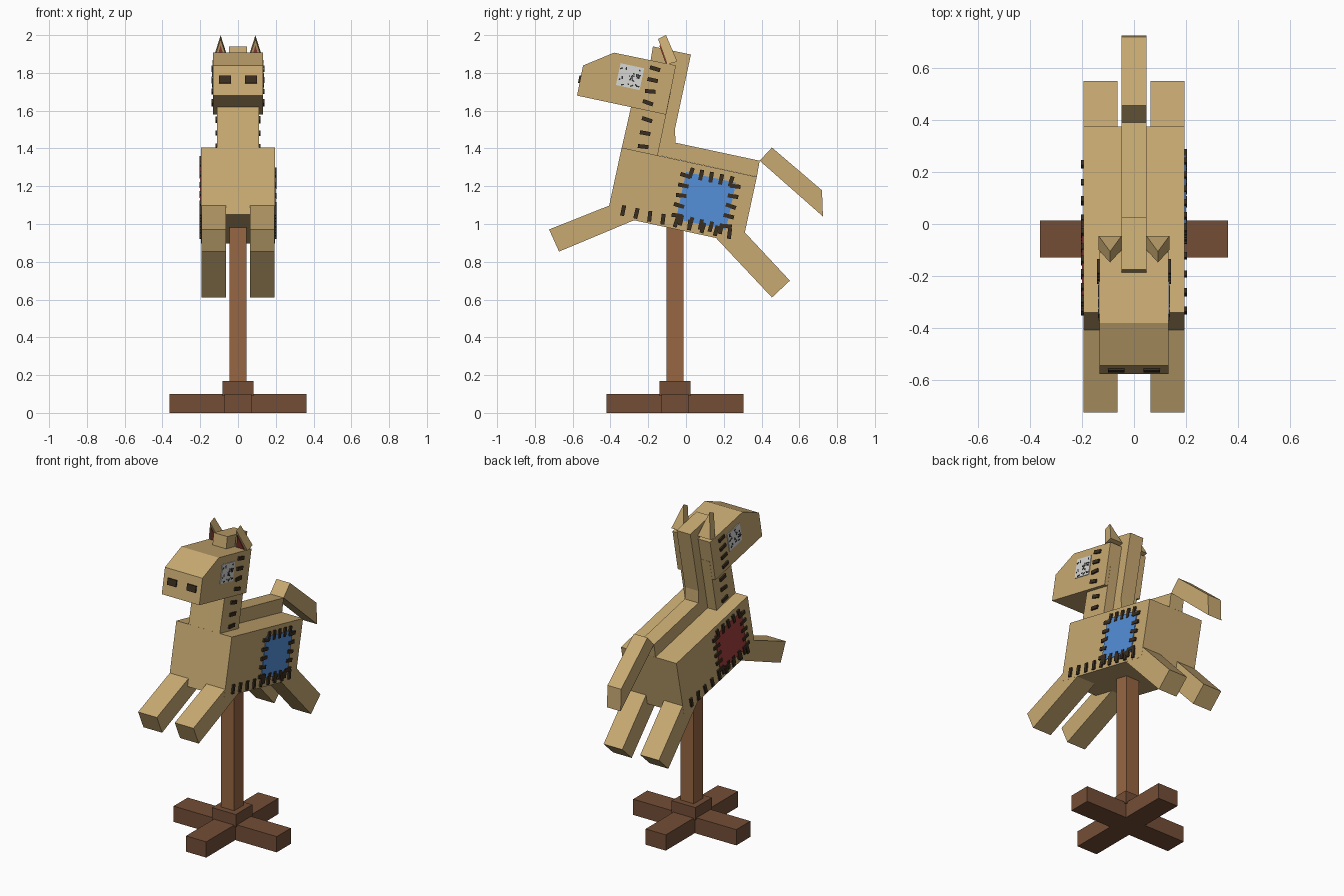
import bpy, math, random

if "Cube" in bpy.data.objects:
    bpy.data.objects.remove(bpy.data.objects["Cube"])

random.seed(4)


def mat(name, rgb):
    m = bpy.data.materials.new(name)
    m.diffuse_color = (*rgb, 1)
    m.use_nodes = True
    m.node_tree.nodes["Principled BSDF"].inputs["Base Color"].default_value = m.diffuse_color
    return m


TAN = mat("tan_cloth", (0.578, 0.402, 0.168))
WOOD = mat("dark_wood", (0.171, 0.076, 0.037))
POST = mat("post_wood", (0.31, 0.132, 0.054))
THREAD = mat("dark_thread", (0.042, 0.026, 0.013))
BLUE = mat("blue_patch", (0.09, 0.28, 0.70))
RED = mat("red_cloth", (0.36, 0.05, 0.045))
WHITE = mat("eye_white", (0.68, 0.68, 0.67))
BLACK = mat("eye_speck", (0.03, 0.03, 0.03))


def mesh(name, verts, faces, m):
    me = bpy.data.meshes.new(name)
    me.from_pydata(verts, [], faces)
    me.materials.append(m)
    ob = bpy.data.objects.new(name, me)
    bpy.context.collection.objects.link(ob)
    return ob


def prism(name, pts, x0, x1, m):
    """Side profile (y, z), listed clockwise seen from +x, extruded from x0 to x1."""
    n = len(pts)
    verts = [(x0, y, z) for y, z in pts] + [(x1, y, z) for y, z in pts]
    faces = [list(range(n)), list(range(2 * n - 1, n - 1, -1))]
    faces += [[i, i + n, (i + 1) % n + n, (i + 1) % n] for i in range(n)]
    return mesh(name, verts, faces, m)


def box(name, x, y, z, m):
    return prism(name, [(y[0], z[0]), (y[0], z[1]), (y[1], z[1]), (y[1], z[0])], *x, m)


# Body frame: tilted nose-up about the body centre
TILT = math.radians(-12.2)
CENTRE = (-0.021, 1.15)


def tilted(u, v, a=TILT, c=CENTRE):
    return (c[0] + u * math.cos(a) - v * math.sin(a),
            c[1] + u * math.sin(a) + v * math.cos(a))


def plate(name, c, w, h, side, surface, thick, m, angle=TILT):
    """Thin rectangle lying on a side wall at x = side * surface."""
    pts = [tilted(u * w / 2, v * h / 2, angle, c)
           for u, v in ((-1, -1), (-1, 1), (1, 1), (1, -1))]
    xs = sorted((side * (surface - 0.002), side * (surface + thick)))
    return prism(name, pts, *xs, m)


def stitch(name, c, side, surface, upright):
    a = TILT + math.radians(random.uniform(-8, 8))
    w, h = (0.021, 0.056) if upright else (0.056, 0.021)
    plate(name, c, w, h, side, surface, 0.0095, THREAD, a)


# Stand: crossed feet, collar and post
SY = -0.058
box("foot_across", (-0.3625, 0.3625), (SY - 0.071, SY + 0.071), (0, 0.1), WOOD)
box("foot_along", (-0.071, 0.071), (SY - 0.3625, SY + 0.3625), (0, 0.1), WOOD)
box("post_collar", (-0.083, 0.083), (SY - 0.083, SY + 0.083), (0.09, 0.17), WOOD)
box("post", (-0.046, 0.046), (SY - 0.046, SY + 0.046), (0.15, 1.05), POST)

# Body, neck and head
prism("body", [tilted(u, v) for u, v in
               ((-0.366, -0.181), (-0.366, 0.181), (0.366, 0.181), (0.366, -0.181))],
      -0.195, 0.195, TAN)
prism("neck", [(-0.35, 1.36), (-0.275, 1.69), (-0.08, 1.70), (-0.157, 1.33)],
      -0.11, 0.11, TAN)
prism("head", [(-0.577, 1.68), (-0.545, 1.839), (-0.381, 1.907),
               (-0.053, 1.839), (-0.106, 1.579)], -0.132, 0.132, TAN)

# Mane down the neck and ridge along the back
prism("mane", [(-0.19, 1.85), (-0.175, 1.94), (0.026, 1.897), (-0.058, 1.505),
               (-0.055, 1.40), (-0.16, 1.35), (-0.07, 1.80)], -0.048, 0.048, TAN)
prism("back_ridge", [(-0.14, 1.362), (-0.12, 1.444), (0.39, 1.335), (0.375, 1.25)],
      -0.048, 0.048, TAN)

# Tail
prism("tail", [(0.39, 1.335), (0.455, 1.405), (0.72, 1.178), (0.725, 1.04)],
      -0.048, 0.048, TAN)

for s, label in ((-1, "left"), (1, "right")):
    xs = sorted((s * 0.063, s * 0.1945))
    # Legs
    prism("front_leg_" + label, [(-0.672, 0.854), (-0.725, 0.971),
                                 (-0.37, 1.112), (-0.275, 1.02)], *xs, TAN)
    prism("rear_leg_" + label, [(0.455, 0.611), (0.16, 0.925), (0.25, 1.02),
                                (0.312, 0.955), (0.55, 0.70)], *xs, TAN)

    # Ear: leaning triangular wedge with a coloured inner face
    ex = s * 0.092
    tri = [(-0.044, -0.10, 1.845), (0.044, -0.10, 1.845), (0, -0.148, 1.98)]
    back = [(-0.044, -0.046, 1.86), (0.044, -0.046, 1.86), (0, -0.106, 2.0)]
    mesh("ear_" + label, [(ex + x, y, z) for x, y, z in tri + back],
         [(0, 1, 2), (5, 4, 3), (0, 3, 4, 1), (1, 4, 5, 2), (2, 5, 3, 0)], TAN)
    inner = [(-0.026, -0.104, 1.85), (0.026, -0.104, 1.85), (0, -0.138, 1.945)]
    mesh("inner_ear_" + label,
         [(ex + x, y + d, z - d * 0.36) for d in (-0.004, 0.006) for x, y, z in inner],
         [(0, 1, 2), (5, 4, 3), (0, 3, 4, 1), (1, 4, 5, 2), (2, 5, 3, 0)], RED)

    # Nostril on the sloped muzzle front
    prism("nostril_" + label, [(-0.564, 1.745), (-0.572, 1.747),
                               (-0.564, 1.787), (-0.556, 1.785)],
          *sorted((s * 0.037, s * 0.1)), THREAD)

    # Eye button with scattered specks
    eye = (-0.296, 1.78)
    plate("eye_" + label, eye, 0.128, 0.118, s, 0.132, 0.004, WHITE)
    for i in range(22):
        c = tilted(random.uniform(-0.055, 0.055), random.uniform(-0.05, 0.05), TILT, eye)
        plate("eye_speck_" + label, c, random.uniform(0.006, 0.018), 0.007,
              s, 0.132, 0.006, BLACK, random.uniform(0, 3.14))

    # Seams: head, neck and lower body
    for i in range(4):
        stitch("head_stitch_" + label, (-0.164 - 0.0125 * i, 1.822 - 0.06 * i), s, 0.132, False)
    for i in range(3):
        stitch("neck_stitch_" + label, (-0.206 - 0.0105 * i, 1.552 - 0.071 * i), s, 0.11, False)
    for i in range(9):
        stitch("belly_stitch_" + label, tilted(-0.288 + 0.072 * i, -0.143), s, 0.195, True)

    # Sewn patch: further back on the right, further forward on the left
    pu = 0.13 if s > 0 else -0.15
    plate("patch_" + label, tilted(pu, 0), 0.27, 0.255, s, 0.195, 0.005,
          BLUE if s > 0 else RED)
    for i in range(5):
        t = -0.108 + 0.054 * i
        for e in (-0.128, 0.128):
            stitch("patch_stitch_" + label, tilted(pu + t, e), s, 0.195, True)
            stitch("patch_stitch_" + label, tilted(pu + e * 1.05, t), s, 0.195, False)
